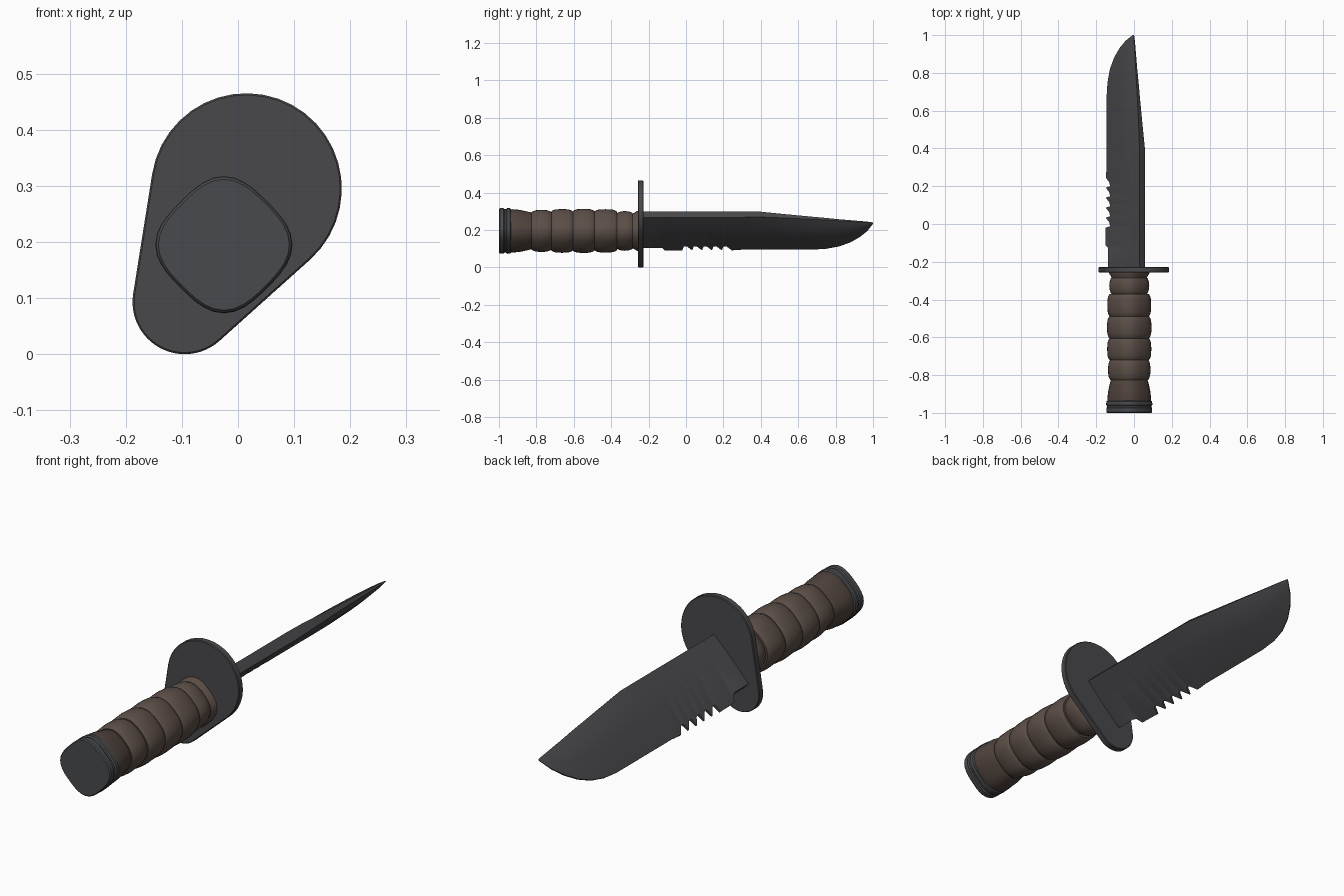
import bpy
import bmesh
from math import sin, cos, pi, atan2, acos, hypot, radians

if "Cube" in bpy.data.objects:
    bpy.data.objects.remove(bpy.data.objects["Cube"])

TILT = radians(45)          # the blade plane leans about the long axis
AXIS_X, AXIS_Z = -0.04, 0.20


def material(name, rgb):
    m = bpy.data.materials.new(name)
    m.use_nodes = True
    m.diffuse_color = (*rgb, 1)
    m.node_tree.nodes["Principled BSDF"].inputs["Base Color"].default_value = (*rgb, 1)
    return m


STEEL = material("dark steel", (0.066, 0.066, 0.072))
CAP = material("pommel grey", (0.066, 0.068, 0.074))
LEATHER = material("brown leather", (0.105, 0.076, 0.063))
DARK = material("dark brown leather", (0.080, 0.056, 0.046))


def place(u, v, y):
    """u runs from cutting edge to spine, v across the blade's thickness."""
    return (AXIS_X + u * cos(TILT) - v * sin(TILT), y,
            AXIS_Z + u * sin(TILT) + v * cos(TILT))


def loft(name, rings, mat, angle=35):
    """Skin a list of equal-length point rings and cap both ends."""
    bm = bmesh.new()
    loops = [[bm.verts.new(p) for p in ring] for ring in rings]
    n = len(loops[0])
    for a, b in zip(loops, loops[1:]):
        for i in range(n):
            j = (i + 1) % n
            bm.faces.new((a[i], a[j], b[j], b[i]))
    bm.faces.new(loops[0])
    bm.faces.new(loops[-1])
    bmesh.ops.recalc_face_normals(bm, faces=bm.faces)
    mesh = bpy.data.meshes.new(name)
    bm.to_mesh(mesh)
    bm.free()
    mesh.materials.append(mat)
    ob = bpy.data.objects.new(name, mesh)
    bpy.context.collection.objects.link(ob)
    bpy.ops.object.select_all(action='DESELECT')
    ob.select_set(True)
    bpy.context.view_layer.objects.active = ob
    bpy.ops.object.shade_smooth_by_angle(angle=radians(angle))
    return ob


def grip_ring(y, size, power=2.6, count=40):
    """Rounded-square section of the handle."""
    ring = []
    for i in range(count):
        t = 2 * pi * i / count
        r = size / (abs(cos(t)) ** power + abs(sin(t)) ** power) ** (1 / power)
        ring.append(place(0.007 + r * cos(t), -0.014 + r * sin(t), y))
    return ring


# Blade: (y, edge, spine, edge half thickness, body half, spine half)
E, S, T = -0.146, 0.118, 0.024
stations = [(-0.24, -0.118, S, 0.020, T, 0.022),
            (-0.135, -0.118, S, 0.020, T, 0.022),
            (-0.125, -0.125, S, 0.012, T, 0.022),
            (-0.115, -0.150, S, 0.005, T, 0.022),
            (-0.02, -0.152, S, 0.004, T, 0.022)]
# Saw teeth along the rear of the edge
for k in range(5):
    y = -0.012 + 0.053 * k
    stations += [(y, -0.118, S, 0.006, T, 0.022),
                 (y + 0.018, -0.120, S, 0.006, T, 0.022),
                 (y + 0.045, -0.150, S, 0.004, T, 0.022)]
# Belly and clipped point
stations += [(0.30, E, S, 0.003, T, 0.022),
             (0.40, E, S, 0.003, T, 0.020),
             (0.55, E, 0.103, 0.003, T, 0.014),
             (0.67, E, 0.091, 0.003, 0.023, 0.010),
             (0.75, -0.139, 0.083, 0.003, 0.021, 0.008),
             (0.82, -0.121, 0.075, 0.003, 0.019, 0.006),
             (0.88, -0.090, 0.069, 0.003, 0.016, 0.005),
             (0.93, -0.050, 0.064, 0.003, 0.012, 0.004),
             (0.97, -0.005, 0.060, 0.002, 0.008, 0.003),
             (1.0, 0.048, 0.056, 0.001, 0.002, 0.001)]
rings = []
for y, edge, spine, te, tb, ts in stations:
    low = edge + 0.5 * (spine - edge)
    high = spine - 0.22 * (spine - edge)
    half = [(edge, te), (low, tb), (high, tb), (spine, ts)]
    rings.append([place(u, v, y) for u, v in half] +
                 [place(u, -v, y) for u, v in reversed(half)])
loft("blade", rings, STEEL, 25)

# Guard: two end arcs joined by straight tangents, with a softened rim
big, small = (0.015, 0.295, 0.17), (-0.095, 0.093, 0.093)
dx, dz = small[0] - big[0], small[1] - big[1]
heading = atan2(dz, dx)
spread = acos((big[2] - small[2]) / hypot(dx, dz))


def guard_ring(y, inset):
    ring = []
    for (cx, cz, r), start, sweep in (
            (small, heading - spread, 2 * spread),
            (big, heading + spread, 2 * (pi - spread))):
        for i in range(25):
            t = start + sweep * i / 24
            ring.append((cx + (r - inset) * cos(t), y, cz + (r - inset) * sin(t)))
    return ring


loft("guard", [guard_ring(-0.257, 0.003), guard_ring(-0.254, 0),
               guard_ring(-0.231, 0), guard_ring(-0.228, 0.003)], STEEL)

# Grip: stacked leather rings, bulging between grooves
bounds = [-0.825, -0.72, -0.605, -0.49, -0.37, -0.285]
sizes = [0.102, 0.106, 0.107, 0.105, 0.096]
segments = []
for k, size in enumerate(sizes):
    a, b = bounds[k], bounds[k + 1]
    profile = [(a, 0.91), (a + 0.006, 0.95), (a + 0.022, 1.0), ((a + b) / 2, 1.02),
               (b - 0.022, 1.0), (b - 0.006, 0.95), (b, 0.91)]
    segments.append(loft(f"grip_ring_{k + 1}",
                         [grip_ring(y, size * s) for y, s in profile], LEATHER, 50))

# Collar next to the guard
loft("grip_collar", [grip_ring(y, s) for y, s in
                     ((-0.287, 0.086), (-0.275, 0.09), (-0.262, 0.098), (-0.25, 0.098))],
     LEATHER, 50)

# Flared rear of the grip
rear = loft("grip_rear", [grip_ring(y, s) for y, s in
                          ((-0.955, 0.104), (-0.93, 0.107), (-0.89, 0.104),
                           (-0.85, 0.096), (-0.832, 0.092), (-0.823, 0.088))], DARK, 50)

# Pommel cap with a shallow groove
loft("pommel", [grip_ring(y, s, 3) for y, s in
                ((-1.0, 0.104), (-0.995, 0.108), (-0.975, 0.108), (-0.970, 0.104),
                 (-0.962, 0.104), (-0.957, 0.109), (-0.94, 0.108), (-0.935, 0.103))], CAP)

# Rounded notch cut across the edge side of the grip
cutter = loft("notch_cutter",
              [[place(-0.108 + 0.034 * cos(2 * pi * i / 20), v,
                      -0.80 + 0.036 * sin(2 * pi * i / 20)) for i in range(20)]
               for v in (-0.2, 0.2)], LEATHER)
cutter.hide_render = True
for ob in (segments[0], rear):
    mod = ob.modifiers.new("notch", 'BOOLEAN')
    mod.operation = 'DIFFERENCE'
    mod.solver = 'EXACT'
    mod.object = cutter
    bpy.context.view_layer.objects.active = ob
    bpy.ops.object.modifier_apply(modifier=mod.name)
bpy.data.objects.remove(cutter)
